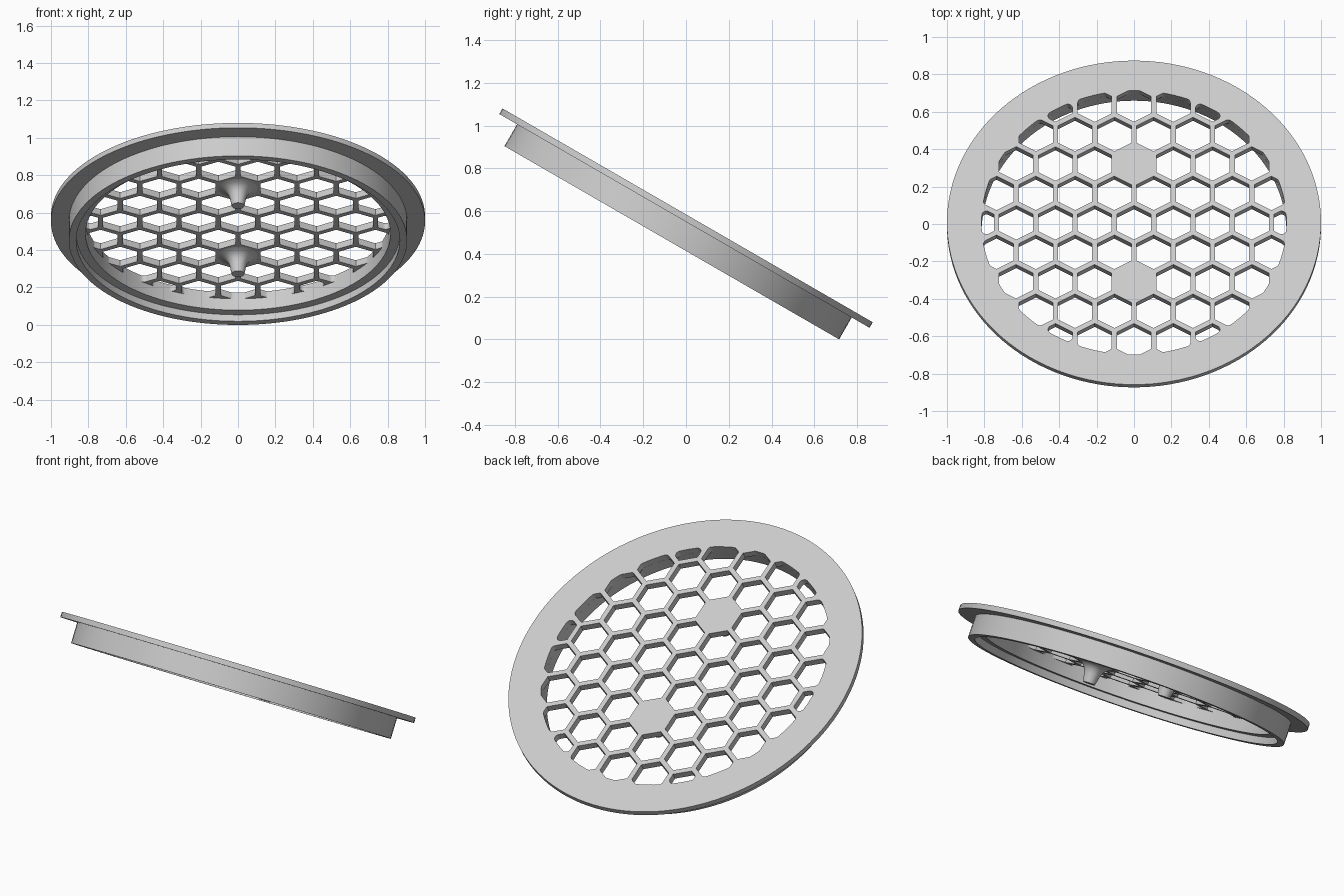
import bpy, bmesh
from math import sin, cos, pi, radians
from mathutils import Matrix, Vector
from mathutils.geometry import convex_hull_2d

cube = bpy.data.objects.get("Cube")
if cube:
    bpy.data.objects.remove(cube)

SEGMENTS = 128
OPENING = 0.815        # radius of the pierced area
PITCH = 0.21           # spacing of the honeycomb cells
APOTHEM = 0.091        # half width of one hexagonal hole
FILLET = 0.025
GRID_DEPTH = 0.038
GRID_RADIUS = 0.85
TILT = Matrix.Translation((0, 0.0075, 0.58)) @ Matrix.Rotation(radians(-30), 4, 'X')

grey = bpy.data.materials.new("light_grey")
grey.use_nodes = True
colour = (0.6, 0.6, 0.6, 1)
grey.diffuse_color = colour
grey.node_tree.nodes["Principled BSDF"].inputs["Base Color"].default_value = colour


def finish(bm, name, offset=(0, 0, 0)):
    """Turn a bmesh into a tilted, smooth-shaded object."""
    bmesh.ops.recalc_face_normals(bm, faces=bm.faces)
    mesh = bpy.data.meshes.new(name)
    bm.to_mesh(mesh)
    bm.free()
    mesh.materials.append(grey)
    obj = bpy.data.objects.new(name, mesh)
    bpy.context.collection.objects.link(obj)
    obj.matrix_world = TILT @ Matrix.Translation(offset)
    bpy.ops.object.select_all(action='DESELECT')
    obj.select_set(True)
    bpy.context.view_layer.objects.active = obj
    bpy.ops.object.shade_smooth_by_angle(angle=radians(30))


def lathe(name, profile, steps, closed=False, offset=(0, 0, 0)):
    """Spin a (radius, height) profile around the axis."""
    bm = bmesh.new()
    verts = [bm.verts.new((r, 0, h)) for r, h in profile]
    pairs = list(zip(verts, verts[1:]))
    if closed:
        pairs.append((verts[-1], verts[0]))
    edges = [bm.edges.new(p) for p in pairs]
    bmesh.ops.spin(bm, geom=verts + edges, cent=(0, 0, 0), axis=(0, 0, 1),
                   angle=2 * pi, steps=steps)
    bmesh.ops.remove_doubles(bm, verts=bm.verts, dist=0.0001)
    finish(bm, name, offset)


def ring(count, radius, centre=Vector((0, 0)), phase=0.0):
    return [centre + radius * Vector((cos(phase + 2 * pi * i / count),
                                      sin(phase + 2 * pi * i / count)))
            for i in range(count)]


def clip(poly, normal, limit):
    """Keep the part of a convex polygon on the inner side of a line."""
    out = []
    for a, b in zip(poly, poly[1:] + poly[:1]):
        da, db = a.dot(normal) - limit, b.dot(normal) - limit
        if da <= 0:
            out.append(a)
        if da * db < 0:
            out.append(a.lerp(b, da / (da - db)))
    return out


def cell_outline(centre):
    """Hexagon, cut by the opening and rounded where it meets the rim."""
    corners = ring(6, APOTHEM / cos(pi / 6), centre, pi / 6)
    if all(c.length < OPENING for c in corners):
        return corners
    poly = ring(4, 1, centre)
    for n in ring(6, 1):
        poly = clip(poly, n, centre.dot(n) + APOTHEM - FILLET)
    for n in ring(SEGMENTS, 1):
        poly = clip(poly, n, OPENING - FILLET)
    if len(poly) < 3:
        return None
    points = [q for p in poly for q in ring(32, FILLET, p)]
    points += [c for c in corners if c.length < OPENING - FILLET / 2]
    return [points[i] for i in convex_hull_2d(points)]


# Honeycomb: disc outline plus hole outlines, filled and thickened
loops = [ring(SEGMENTS, GRID_RADIUS)]
row_step = PITCH * cos(pi / 6)
hub_rows = (-2, 2)
for row in range(-5, 6):
    for col in range(-5, 6):
        centre = Vector(((col + 0.5 * (row % 2)) * PITCH, row * row_step))
        if (row in hub_rows and col == 0) or centre.length > OPENING + APOTHEM:
            continue
        outline = cell_outline(centre)
        if outline:
            loops.append(outline)

bm = bmesh.new()
for loop in loops:
    verts = [bm.verts.new((p.x, p.y, 0)) for p in loop]
    for a, b in zip(verts, verts[1:] + verts[:1]):
        bm.edges.new((a, b))
bmesh.ops.remove_doubles(bm, verts=bm.verts, dist=0.0005)
bmesh.ops.triangle_fill(bm, use_beauty=True, edges=bm.edges, normal=(0, 0, 1))
extruded = bmesh.ops.extrude_face_region(bm, geom=bm.faces[:])["geom"]
bmesh.ops.translate(bm, vec=(0, 0, -GRID_DEPTH),
                    verts=[g for g in extruded if isinstance(g, bmesh.types.BMVert)])
finish(bm, "honeycomb_grid")

# Flange and stepped collar
lathe("flange_and_collar",
      [(GRID_RADIUS, 0), (1, 0), (1, -0.03), (0.904, -0.03), (0.904, -0.148),
       (0.865, -0.148), (0.865, -0.108), (OPENING, -0.108),
       (OPENING, -GRID_DEPTH), (GRID_RADIUS, -GRID_DEPTH)],
      SEGMENTS, closed=True)

# Flared pegs under the two solid cells
for row, side in zip(hub_rows, ("front", "back")):
    lathe(side + "_peg",
          [(0, -0.03), (0.105, -0.03), (0.105, -GRID_DEPTH), (0.082, -0.044),
           (0.064, -0.056), (0.052, -0.072), (0.045, -0.092), (0.04, -0.115),
           (0.034, -0.145), (0, -0.145)],
          48, offset=(0, row * row_step, 0))
